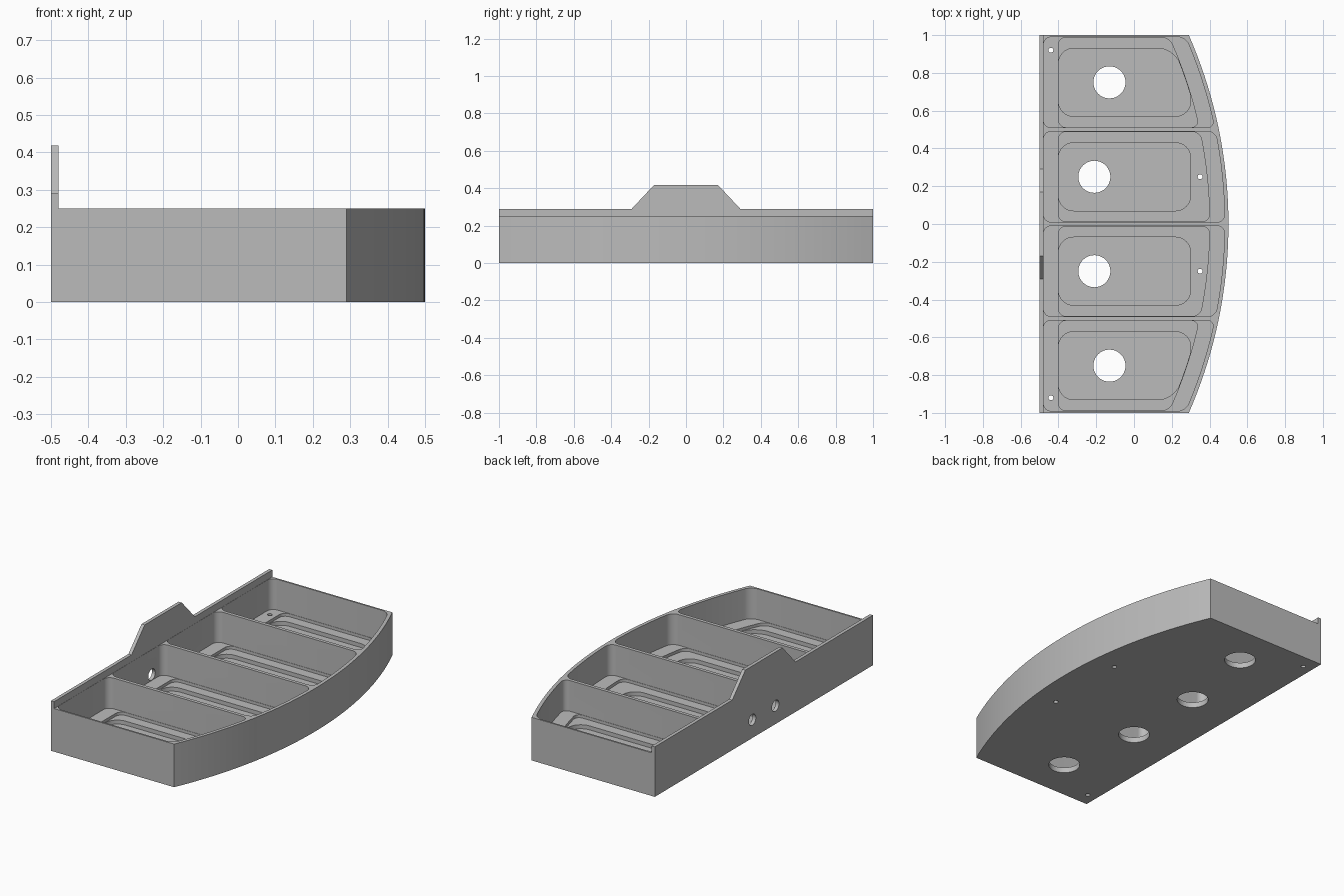
import bpy, bmesh, math
from mathutils import Vector, Matrix

cube = bpy.data.objects.get("Cube")
if cube:
    bpy.data.objects.remove(cube, do_unlink=True)

BOW_R = 2.486            # radius of the bowed side
BOW_X = 0.5 - BOW_R      # its centre on x
SOLID_TOP = 0.25

grey = bpy.data.materials.new("plain_grey")
grey.use_nodes = True
colour = (0.5, 0.5, 0.5, 1)
grey.diffuse_color = colour
grey.node_tree.nodes["Principled BSDF"].inputs["Base Color"].default_value = colour


def bow(y, inset):
    """x of the bowed side at y, moved inwards by inset."""
    return BOW_X + math.sqrt((BOW_R - inset) ** 2 - y * y)


def fillet(corner, before, after, r, steps=8):
    """Round one corner with a circular-looking curve."""
    a = corner + (before - corner).normalized() * r
    b = corner + (after - corner).normalized() * r
    pts = []
    for i in range(steps + 1):
        t = i / steps
        wa, wc, wb = (1 - t) ** 2, 1.414 * t * (1 - t), t * t
        pts.append((a * wa + corner * wc + b * wb) / (wa + wc + wb))
    return pts


def bowed_outline(x0, y0, y1, inset, r=0, x_max=9, steps=24):
    """Outline with a straight left edge and a bowed right edge."""
    side = lambda y: Vector((min(x_max, bow(y, inset)), y))
    pad = r * 1.2
    ys = [y0 + pad + (y1 - y0 - 2 * pad) * i / steps for i in range(steps + 1)]
    edge = [side(y) for y in ys]
    corners = [Vector((x0, y0)), side(y0), side(y1), Vector((x0, y1))]
    if not r:
        return [corners[0]] + edge + [corners[3]]
    c0, c1, c2, c3 = corners
    return (fillet(c0, c3, c1, r) + fillet(c1, c0, edge[0], r) + edge
            + fillet(c2, edge[-1], c3, r) + fillet(c3, c2, c0, r))


def circle(x, y, r, n=40):
    return [Vector((x + r * math.cos(2 * math.pi * i / n),
                    y + r * math.sin(2 * math.pi * i / n))) for i in range(n)]


def prisms(name, outlines, low, high, matrix=None):
    """One object holding an upright prism for each outline."""
    bm = bmesh.new()
    for pts in outlines:
        face = bm.faces.new([bm.verts.new((p.x, p.y, low)) for p in pts])
        top = bmesh.ops.extrude_face_region(bm, geom=[face])["geom"]
        bmesh.ops.translate(bm, vec=(0, 0, high - low),
                            verts=[v for v in top if isinstance(v, bmesh.types.BMVert)])
    if matrix:
        bm.transform(matrix)
    bmesh.ops.recalc_face_normals(bm, faces=bm.faces)
    mesh = bpy.data.meshes.new(name)
    bm.to_mesh(mesh)
    bm.free()
    mesh.materials.append(grey)
    obj = bpy.data.objects.new(name, mesh)
    bpy.context.collection.objects.link(obj)
    return obj


def combine(target, other, operation):
    mod = target.modifiers.new(other.name, "BOOLEAN")
    mod.object, mod.operation, mod.solver = other, operation, "EXACT"
    bpy.context.view_layer.objects.active = target
    bpy.ops.object.modifier_apply(modifier=mod.name)
    bpy.data.objects.remove(other, do_unlink=True)


# Maps prism axes (x, y, z) to world (y, z, x) for parts that run along x
along_x = Matrix(((0, 0, 1, 0), (1, 0, 0, 0), (0, 1, 0, 0), (0, 0, 0, 1)))

# Solid tray body and raised back wall with its tab
tray = prisms("bowed_tray", [bowed_outline(-0.5, -1, 1, 0, steps=64)], 0, SOLID_TOP)
half = [(1, 0), (1, 0.29), (0.29, 0.29), (0.17, 0.418)]
wall = [Vector(p) for p in half] + [Vector((-y, z)) for y, z in reversed(half)]
combine(tray, prisms("back_wall", [wall], -0.5, -0.48, along_x), "UNION")

# Four compartments, each stepping down twice
bays = [(-0.99, -0.51), (-0.49, -0.01), (0.01, 0.49), (0.51, 0.99)]
compartments = [bowed_outline(-0.479, a, b, 0.02, 0.04) for a, b in bays]
steps = [bowed_outline(-0.4, a + 0.002, b - 0.002, 0.1, 0.04) for a, b in bays]
recesses = [bowed_outline(-0.4, a + 0.06, b - 0.06, 0.102, 0.08, 0.3) for a, b in bays]
combine(tray, prisms("compartments", compartments, 0.072, 0.6), "DIFFERENCE")
combine(tray, prisms("floor_steps", steps, 0.055, 0.2), "DIFFERENCE")
combine(tray, prisms("floor_recesses", recesses, 0.032, 0.2), "DIFFERENCE")

# Large floor holes, screw holes and cable holes
floor_holes = []
for s in (-1, 1):
    floor_holes += [circle(-0.13, s * 0.75, 0.085), circle(-0.21, s * 0.25, 0.085),
                    circle(-0.44, s * 0.92, 0.013, 16), circle(0.35, s * 0.25, 0.013, 16)]
combine(tray, prisms("floor_holes", floor_holes, -0.1, 0.2), "DIFFERENCE")
cable_holes = [circle(s * 0.106, 0.106, 0.032, 32) for s in (-1, 1)]
combine(tray, prisms("cable_holes", cable_holes, -0.6, -0.44, along_x), "DIFFERENCE")

# Smooth the curves, keep the edges crisp
bpy.ops.object.select_all(action="DESELECT")
tray.select_set(True)
bpy.context.view_layer.objects.active = tray
bpy.ops.object.shade_smooth_by_angle(angle=math.radians(30))
